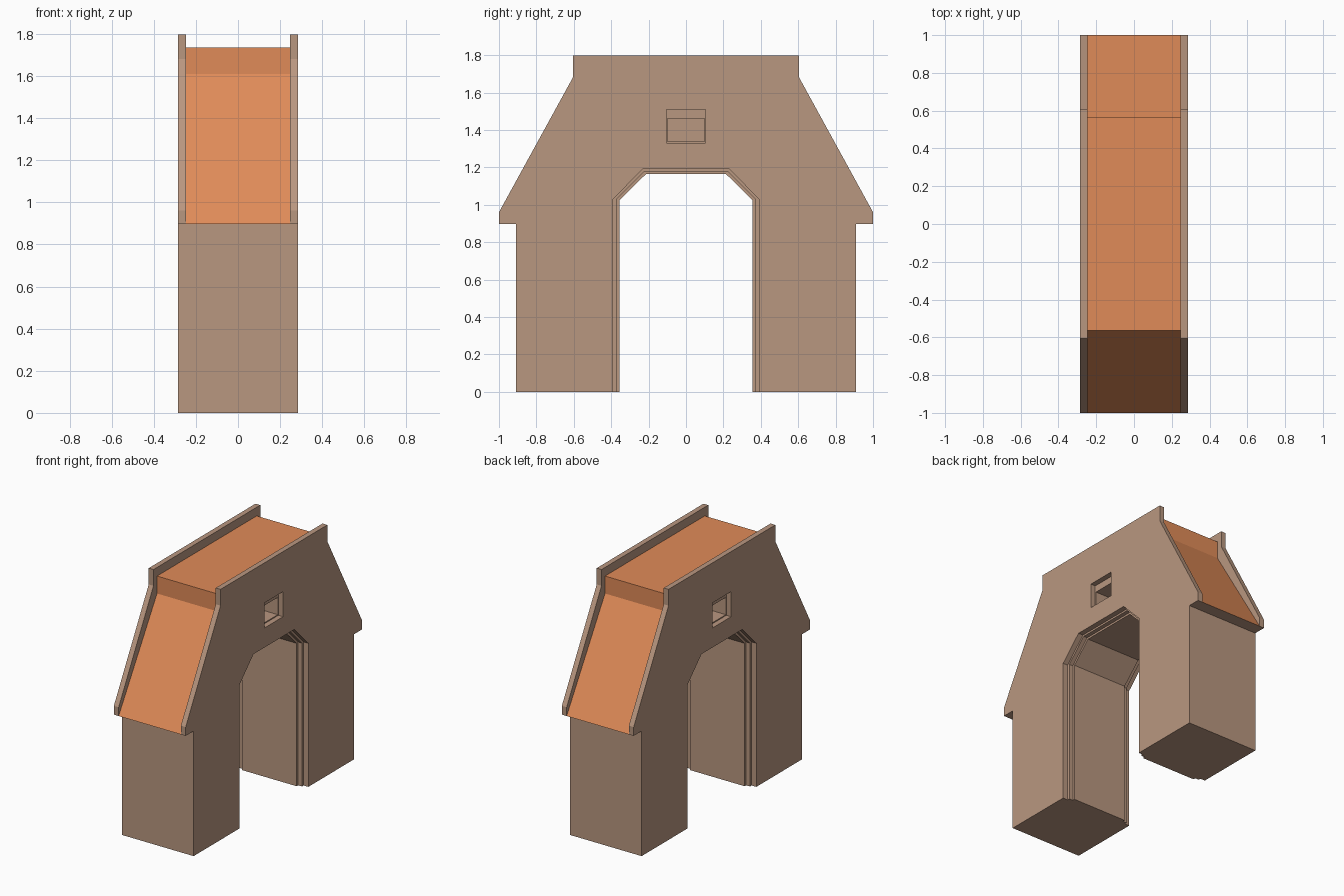
import bpy, bmesh

if "Cube" in bpy.data.objects:
    bpy.data.objects.remove(bpy.data.objects["Cube"])


def material(name, rgb):
    m = bpy.data.materials.new(name)
    m.diffuse_color = (*rgb, 1)
    m.use_nodes = True
    m.node_tree.nodes["Principled BSDF"].inputs["Base Color"].default_value = m.diffuse_color
    return m


STONE = material("tan_stone", (0.485, 0.309, 0.216))
TILE = material("orange_roof", (0.745, 0.258, 0.098))


def prism(name, half, spans):
    """Mirror a half profile (y, z) about y=0 and extrude it over each x span."""
    loop = half + [(-y, z) for y, z in reversed(half)]
    bm = bmesh.new()
    for x0, x1 in spans:
        a = [bm.verts.new((x0, y, z)) for y, z in loop]
        b = [bm.verts.new((x1, y, z)) for y, z in loop]
        bm.faces.new(a)
        bm.faces.new(b[::-1])
        for i in range(len(loop)):
            j = (i + 1) % len(loop)
            bm.faces.new((a[j], a[i], b[i], b[j]))
    bmesh.ops.recalc_face_normals(bm, faces=bm.faces)
    me = bpy.data.meshes.new(name)
    bm.to_mesh(me)
    bm.free()
    me.materials.append(STONE)
    ob = bpy.data.objects.new(name, me)
    bpy.context.collection.objects.link(ob)
    return ob


def both(x0, x1):
    return [(-x1, -x0), (x0, x1)]


def arch(w, spring, cw, top):
    """Half of the angular passage opening, from crown down to ground."""
    return [(cw, top), (w, spring), (w, 0)]


def cut(ob, cutter):
    m = ob.modifiers.new("window_cut", 'BOOLEAN')
    m.operation = 'DIFFERENCE'
    m.solver = 'EXACT'
    m.object = cutter


LEG = [(0.91, 0), (0.91, 0.897)]
GABLE = [(1.0, 0.897), (1.0, 0.96), (0.605, 1.68), (0.605, 1.797)]
ROOF = [(1.0, 0.897), (0.565, 1.61), (0.565, 1.735)]
XO, XG, XC = 0.285, 0.247, 0.217

# Gable walls with parapets, stepped inner ring, and core of the passage
gables = prism("gable_walls", arch(0.39, 1.03, 0.232, 1.19) + LEG + GABLE, both(XG, XO))
ring = prism("arch_ring", arch(0.372, 1.028, 0.224, 1.177) + LEG + ROOF, both(XC, XG))
core = prism("passage_core", arch(0.355, 1.025, 0.215, 1.163) + LEG + ROOF, [(-XC, XC)])

# Roof faces: everything facing up, plus the short vertical step
for ob in (ring, core):
    ob.data.materials.append(TILE)
    for p in ob.data.polygons:
        if abs(p.normal.x) < 0.5 and (p.center.z > 1.5 or p.normal.z > 0.1):
            p.material_index = 1

# Window niches: wide shallow recess, then a smaller deep one
wide = prism("window_recess_cutter", [(0.105, 1.51), (0.105, 1.33)], both(XG - 0.01, 0.35))
deep = prism("window_niche_cutter", [(0.098, 1.46), (0.098, 1.337)], both(0.14, 0.35))
for c in (wide, deep):
    c.hide_render = True
    c.hide_viewport = True
    c.display_type = 'WIRE'
cut(gables, wide)
cut(ring, deep)
cut(core, deep)
